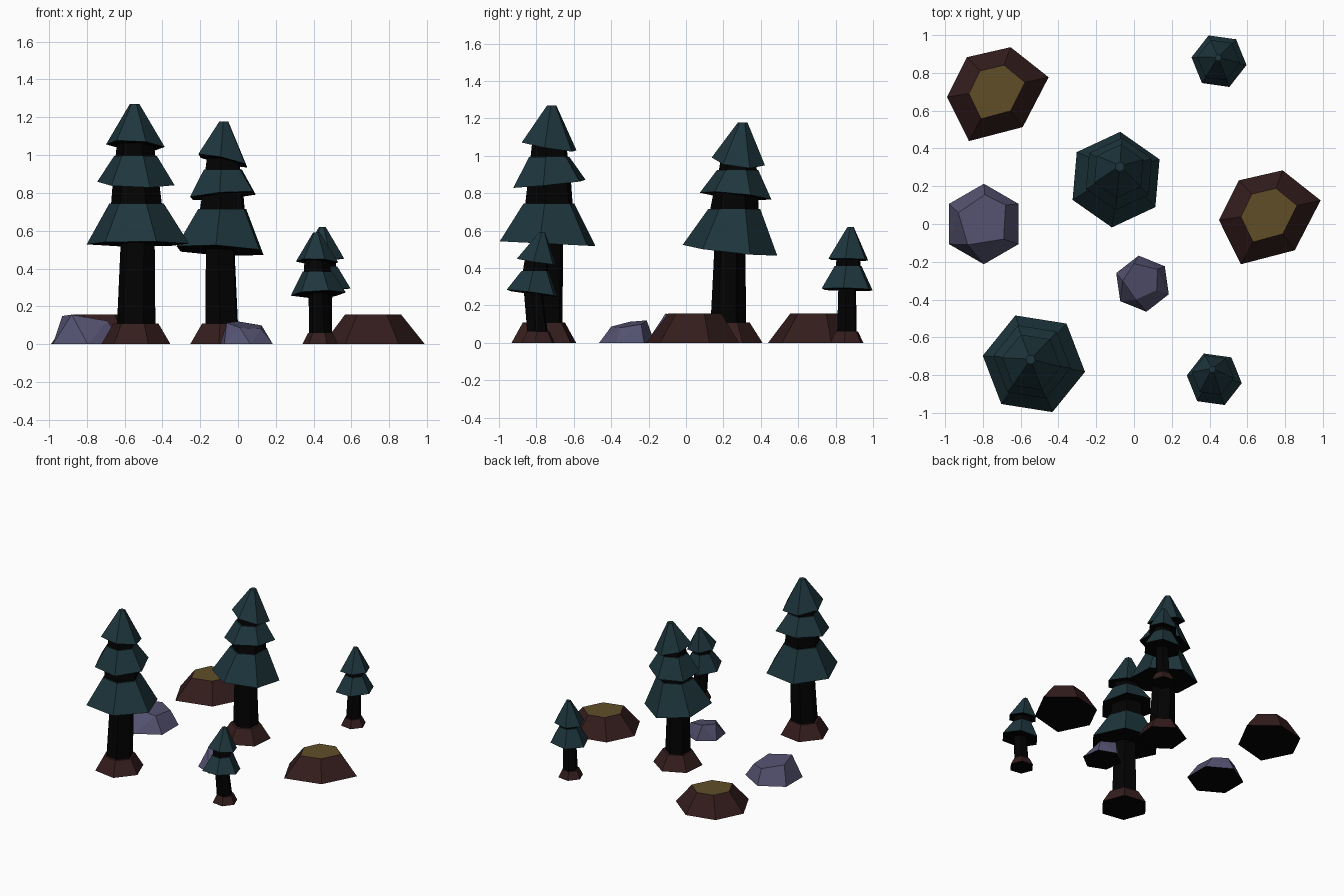
import bpy, bmesh, math

if "Cube" in bpy.data.objects:
    bpy.data.objects.remove(bpy.data.objects["Cube"])


def material(name, rgb):
    m = bpy.data.materials.new(name)
    m.diffuse_color = (*rgb, 1)
    m.use_nodes = True
    m.node_tree.nodes["Principled BSDF"].inputs["Base Color"].default_value = m.diffuse_color
    return m


NEEDLES = material("dark teal needles", (0.0125, 0.036, 0.046))
BLACK = material("black bark", (0.0006, 0.0006, 0.0006))
EARTH = material("red brown earth", (0.036, 0.0125, 0.0125))
MOSS = material("ochre moss", (0.116, 0.076, 0.022))
STONE = material("violet grey stone", (0.090, 0.086, 0.165))


def finish(name, bm, *mats):
    """Make the object; undersides are always black (last material)."""
    bmesh.ops.recalc_face_normals(bm, faces=bm.faces)
    bm.normal_update()
    for f in bm.faces:
        if f.normal.z < -0.5:
            f.material_index = len(mats)
    me = bpy.data.meshes.new(name)
    bm.to_mesh(me)
    bm.free()
    for m in (*mats, BLACK):
        me.materials.append(m)
    ob = bpy.data.objects.new(name, me)
    bpy.context.collection.objects.link(ob)
    return ob


def ring(c, r, turn, slope=(0, 0), n=6):
    """Polygon around c, sheared in z so that it tilts."""
    pts = []
    for i in range(n):
        a = math.radians(turn) + i * math.tau / n
        dx, dy = r * math.cos(a), r * math.sin(a)
        pts.append((c[0] + dx, c[1] + dy, c[2] + slope[0] * dx + slope[1] * dy))
    return pts


def loft(name, rings, *mats):
    bm = bmesh.new()
    loops = [[bm.verts.new(p) for p in r] for r in rings]
    n = len(loops[0])
    for a, b in zip(loops, loops[1:]):
        for i in range(n):
            j = (i + 1) % n
            bm.faces.new((a[i], a[j], b[j], b[i]))
    bm.faces.new(loops[0][::-1])
    bm.faces.new(loops[-1])
    return finish(name, bm, *mats)


def tree(name, foot, turn, trunk, flare, tiers, apex):
    """trunk/flare: (bottom r, top r); flare also height.
    tiers: (centre, bottom r, slope, top z, top r), lowest first."""
    x, y = foot
    # root flare and trunk
    loft(name + "_roots", [ring((x, y, 0), flare[0], turn),
                           ring((x, y, flare[2]), flare[1], turn)], EARTH)
    c1 = tiers[0][0]
    loft(name + "_trunk", [ring((x, y, 0.02), trunk[0], turn),
                           ring((c1[0], c1[1], c1[2] + 0.05), trunk[1], turn)], BLACK)
    for k, (c, r, slope, tz, tr) in enumerate(tiers):
        last = k == len(tiers) - 1
        nxt = apex if last else tiers[k + 1][0]
        t = (tz - c[2]) / (nxt[2] - c[2])
        top = (c[0] + t * (nxt[0] - c[0]), c[1] + t * (nxt[1] - c[1]), tz)
        # needle skirt
        loft(f"{name}_skirt_{k + 1}", [ring(c, r, turn, slope),
                                       ring(top, tr, turn)], NEEDLES)
        # dark neck up to the next skirt
        if not last:
            loft(f"{name}_neck_{k + 1}",
                 [ring((top[0], top[1], tz - 0.02), tr * 0.95, turn),
                  ring((nxt[0], nxt[1], nxt[2] + 0.015), tr * 0.85, turn)], BLACK)


tree("tall_tree", (-0.54, -0.76), -9, (0.105, 0.09), (0.185, 0.12, 0.11),
     [((-0.53, -0.74, 0.53), 0.274, (0, -0.05), 0.745, 0.145),
      ((-0.54, -0.73, 0.85), 0.207, (-0.03, 0.10), 0.995, 0.115),
      ((-0.543, -0.732, 1.05), 0.157, (-0.07, -0.17), 1.27, 0.026)],
     (-0.547, -0.718, 1.27))
tree("middle_tree", (-0.085, 0.225), 25, (0.098, 0.082), (0.185, 0.115, 0.11),
     [((-0.095, 0.235, 0.495), 0.254, (-0.05, -0.11), 0.715, 0.14),
      ((-0.08, 0.265, 0.785), 0.192, (0.08, -0.10), 0.925, 0.11),
      ((-0.08, 0.28, 0.97), 0.143, (-0.22, -0.13), 1.178, 0.026)],
     (-0.075, 0.303, 1.178))
tree("back_sapling", (0.44, 0.86), -8, (0.057, 0.05), (0.095, 0.065, 0.06),
     [((0.45, 0.862, 0.285), 0.147, (0.06, -0.02), 0.41, 0.078),
      ((0.448, 0.868, 0.445), 0.115, (0.06, -0.03), 0.62, 0.018)],
     (0.446, 0.88, 0.62))
tree("front_sapling", (0.435, -0.79), -8, (0.06, 0.052), (0.095, 0.065, 0.06),
     [((0.425, -0.822, 0.265), 0.147, (0.04, -0.13), 0.385, 0.078),
      ((0.418, -0.80, 0.435), 0.113, (-0.04, -0.15), 0.59, 0.018)],
     (0.415, -0.77, 0.59))

# Flat topped mounds: same outline in two places, mossy top
OUTLINE = [(-0.145, 0.183), (0.087, 0.236), (0.288, 0.077),
           (0.151, -0.187), (-0.134, -0.261), (-0.25, -0.028)]
for name, mx, my in (("left_mound", -0.74, 0.70), ("right_mound", 0.70, 0.048)):
    ob = loft(name, [[(mx + x, my + y, 0) for x, y in OUTLINE],
                     [(mx + 0.004 + 0.55 * x, my + 0.006 + 0.57 * y, 0.157)
                      for x, y in OUTLINE]], EARTH, MOSS)
    for f in ob.data.polygons:
        if f.normal.z > 0.9:
            f.material_index = 1


def stone(name, base, top, height, slope):
    """Hull of a six sided base and a sloping five sided top."""
    cx = sum(p[0] for p in top) / len(top)
    cy = sum(p[1] for p in top) / len(top)
    bm = bmesh.new()
    for p in base:
        bm.verts.new(p)
    for x, y in top:
        bm.verts.new((x, y, height + slope[0] * (x - cx) + slope[1] * (y - cy)))
    bmesh.ops.convex_hull(bm, input=bm.verts)
    bmesh.ops.dissolve_limit(bm, angle_limit=0.02, verts=bm.verts, edges=bm.edges)
    finish(name, bm, STONE)


stone("large_stone", ring((-0.795, 0, 0), 0.213, 30),
      [(-0.93, 0.06), (-0.79, 0.155), (-0.68, 0.10), (-0.69, -0.08), (-0.88, -0.11)],
      0.13, (-0.16, -0.09))
stone("small_stone", ring((0.045, -0.316, 0), 0.15, 38),
      [(0.0, -0.21), (0.125, -0.24), (0.12, -0.35), (0.01, -0.40), (-0.06, -0.30)],
      0.1, (-0.13, 0.17))
